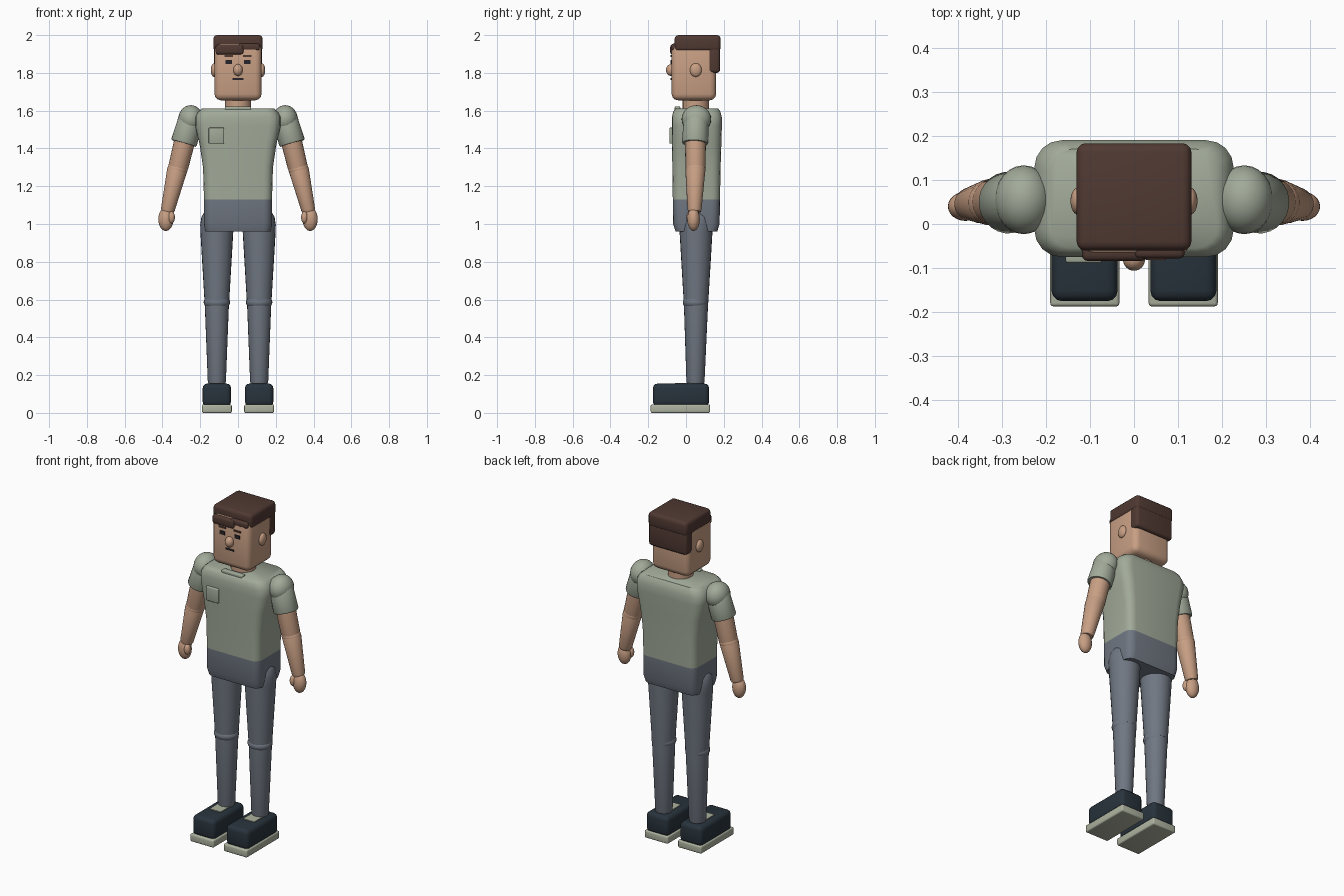
import bpy, bmesh, math
from mathutils import Vector

if "Cube" in bpy.data.objects:
    bpy.data.objects.remove(bpy.data.objects["Cube"])


def material(name, r, g, b):
    m = bpy.data.materials.new(name)
    m.diffuse_color = [((c / 255 + 0.055) / 1.055) ** 2.4 for c in (r, g, b)] + [1]
    m.use_nodes = True
    m.node_tree.nodes["Principled BSDF"].inputs["Base Color"].default_value = m.diffuse_color
    return m


SKIN = material("skin tan", 200, 159, 132)
SHIRT = material("sage green", 161, 170, 153)
TROUSER = material("slate grey", 112, 119, 130)
HAIR = material("dark brown", 80, 57, 50)
SHOE = material("dark navy", 40, 51, 60)
SOLE = material("pale stone", 174, 179, 160)
INK = material("near black", 38, 36, 40)


def finish(name, bm, mat, angle=40):
    bmesh.ops.recalc_face_normals(bm, faces=bm.faces)
    me = bpy.data.meshes.new(name)
    bm.to_mesh(me)
    bm.free()
    ob = bpy.data.objects.new(name, me)
    me.materials.append(mat)
    bpy.context.collection.objects.link(ob)
    bpy.ops.object.select_all(action='DESELECT')
    ob.select_set(True)
    bpy.context.view_layer.objects.active = ob
    bpy.ops.object.shade_smooth_by_angle(angle=math.radians(angle))
    return ob


def box(name, mat, x, y, z, bevel=0.0):
    """Box from (min, max) ranges with rounded edges."""
    bm = bmesh.new()
    bmesh.ops.create_cube(bm, size=1)
    for v in bm.verts:
        v.co = Vector([(a + b) / 2 + c * (b - a) for c, (a, b) in zip(v.co, (x, y, z))])
    if bevel:
        bmesh.ops.bevel(bm, geom=bm.edges[:], offset=bevel, segments=3,
                        profile=0.5, affect='EDGES', clamp_overlap=True)
    return finish(name, bm, mat)


def ball(name, mat, centre, radii):
    bm = bmesh.new()
    bmesh.ops.create_uvsphere(bm, u_segments=24, v_segments=14, radius=1)
    for v in bm.verts:
        v.co = Vector([c + r * k for c, r, k in zip(centre, radii, v.co)])
    return finish(name, bm, mat)


def skin_rings(bm, rings):
    """Bridge equal-length rings and cap both ends."""
    n = len(rings[0])
    for a, b in zip(rings, rings[1:]):
        for i in range(n):
            bm.faces.new((a[i], a[(i + 1) % n], b[(i + 1) % n], b[i]))
    bm.faces.new(rings[0])
    bm.faces.new(rings[-1])


def limb(name, mat, start, end, profile, sides=24):
    """Turned form along start-end; profile is (fraction, radius)."""
    a, b = Vector(start), Vector(end)
    turn = (b - a).to_track_quat('Z', 'Y')
    bm = bmesh.new()
    rings = []
    for t, r in profile:
        c = a.lerp(b, t)
        rings.append([bm.verts.new(c + turn @ Vector((r * math.cos(q), r * math.sin(q), 0)))
                      for q in (2 * math.pi * i / sides for i in range(sides))])
    skin_rings(bm, rings)
    return finish(name, bm, mat)


def body(name, mat, sections, angle):
    """Loft of rounded rectangles; section is (z, half width, y min, y max, corner)."""
    bm = bmesh.new()
    rings = []
    for z, w, y0, y1, c in sections:
        cy, d = (y0 + y1) / 2, (y1 - y0) / 2
        ring = []
        for k, (sx, sy) in enumerate(((1, 1), (-1, 1), (-1, -1), (1, -1))):
            for i in range(5):
                q = math.pi / 2 * (k + i / 4)
                ring.append(bm.verts.new((sx * (w - c) + c * math.cos(q),
                                          cy + sy * (d - c) + c * math.sin(q), z)))
        rings.append(ring)
    skin_rings(bm, rings)
    return finish(name, bm, mat, angle)


# Torso and hips
body("shirt_body", SHIRT, [
    (1.13, .18, -.07, .18, .045), (1.30, .185, -.072, .183, .048),
    (1.42, .203, -.075, .187, .055), (1.52, .226, -.075, .19, .062),
    (1.565, .226, -.075, .19, .062), (1.595, .21, -.068, .182, .058),
    (1.612, .19, -.055, .17, .05)], 50)
body("hips", TROUSER, [
    (.96, .172, -.055, .165, .04), (1.0, .18, -.068, .178, .045),
    (1.13, .18, -.07, .18, .045)], 40)
box("chest_pocket", SHIRT, (-.155, -.073), (-.088, -.06), (1.425, 1.51), .005)
box("collar", SHIRT, (-.07, .07), (-.06, -.03), (1.6, 1.622), .006)

# Head
limb("neck", SKIN, (0, .052, 1.59), (0, .052, 1.69), [(0, .07), (1, .07)])
box("head", SKIN, (-.125, .125), (-.076, .16), (1.655, 1.96), .034)
ball("nose", SKIN, (0, -.08, 1.815), (.025, .026, .031))
box("mouth", INK, (-.028, .028), (-.081, -.074), (1.763, 1.772))

# Hair
box("hair_cap", HAIR, (-.13, .13), (-.06, .183), (1.913, 2.0), .02)
box("hair_back", HAIR, (-.127, .127), (.115, .18), (1.80, 1.95), .016)
box("fringe", HAIR, (-.118, .03), (-.084, -.04), (1.897, 1.95), .014)
box("fringe_side", HAIR, (.0, .115), (-.078, -.04), (1.918, 1.955), .012)

for s, side in ((-1, "right"), (1, "left")):
    def at(x, y, z):
        return (s * x, y, z)

    def span(a, b):
        return tuple(sorted((s * a, s * b)))

    # Face details and ears
    ball(side + "_ear", SKIN, at(.127, .052, 1.815), (.017, .031, .036))
    box(side + "_eye", INK, span(.032, .066), (-.081, -.074), (1.846, 1.867))
    box(side + "_brow", HAIR, span(.027, .072), (-.082, -.074), (1.885, 1.895))

    # Arm
    ball(side + "_shoulder", SHIRT, at(.25, .055, 1.555), (.066, .078, .074))
    limb(side + "_sleeve", SHIRT, at(.243, .055, 1.58), at(.287, .048, 1.427),
         [(0, .055), (.2, .066), (.95, .07), (1, .066)])
    limb(side + "_upper_arm", SKIN, at(.275, .05, 1.47), at(.32, .05, 1.285),
         [(0, .056), (.9, .053), (1, .048)])
    ball(side + "_elbow", SKIN, at(.32, .05, 1.29), (.054, .053, .045))
    limb(side + "_forearm", SKIN, at(.318, .05, 1.305), at(.374, .045, 1.065),
         [(0, .046), (.1, .053), (.95, .037), (1, .033)])
    ball(side + "_hand", SKIN, at(.382, .04, 1.025), (.04, .033, .062))
    ball(side + "_thumb", SKIN, at(.352, .022, 1.035), (.018, .02, .032))

    # Leg
    limb(side + "_thigh", TROUSER, at(.112, .053, 1.08), at(.112, .053, .585),
         [(0, .035), (.03, .065), (.09, .082), (.17, .088), (.25, .087), (1, .065)])
    ball(side + "_knee", TROUSER, at(.112, .05, .585), (.07, .067, .042))
    limb(side + "_shin", TROUSER, at(.112, .053, .6), at(.112, .05, .145),
         [(0, .065), (.95, .048), (1, .042)])

    # Shoe
    box(side + "_shoe", SHOE, span(.037, .187), (-.175, .122), (.035, .155), .024)
    box(side + "_sole", SOLE, span(.033, .19), (-.187, .127), (0, .045), .008)
    box(side + "_shoe_tongue", SOLE, span(.075, .149), (-.058, .03), (.15, .159))
